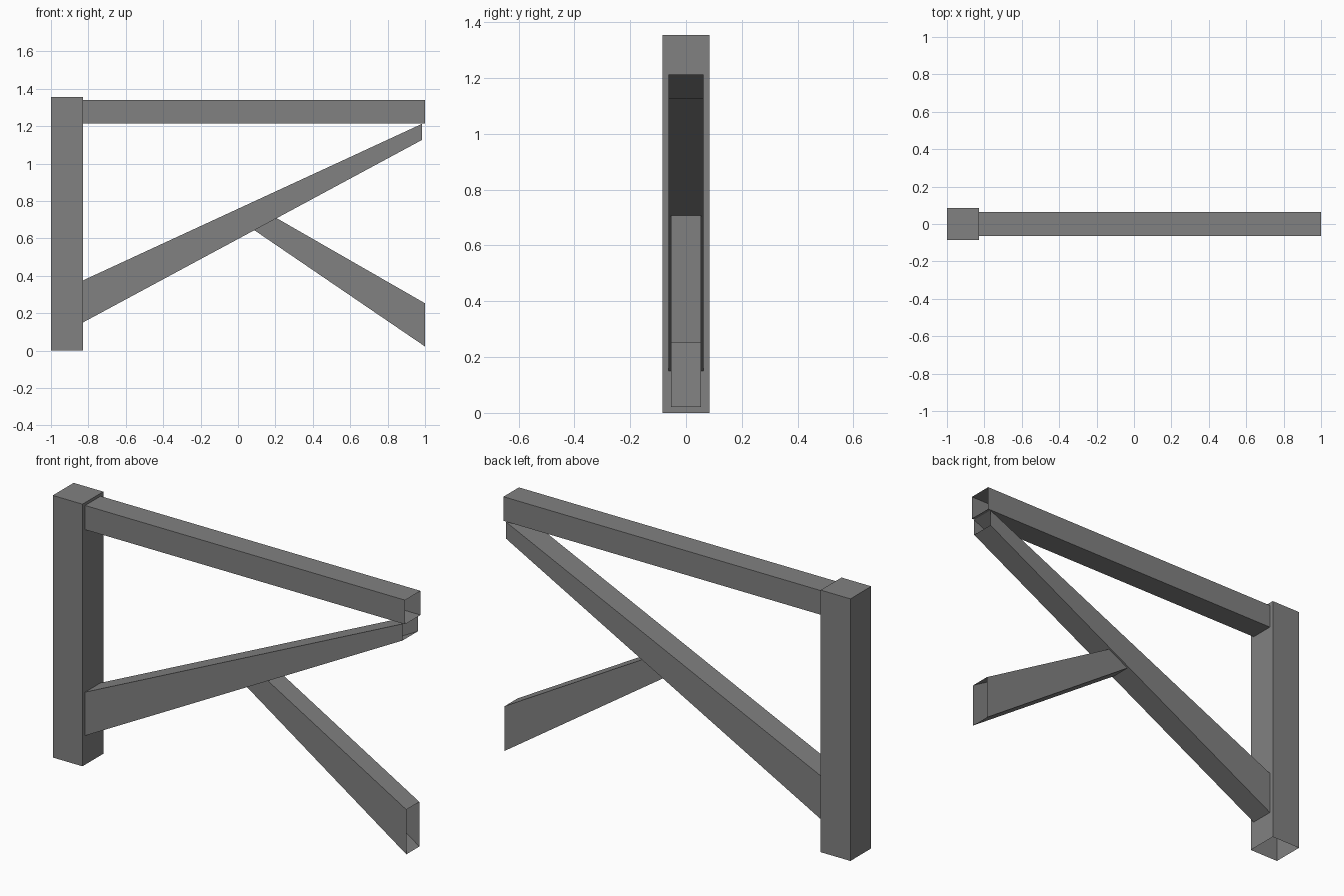
import bpy
import bmesh

cube = bpy.data.objects.get("Cube")
if cube:
    bpy.data.objects.remove(cube, do_unlink=True)

grey = bpy.data.materials.new("grey")
grey.use_nodes = True
COLOUR = (0.22, 0.22, 0.22, 1.0)
grey.diffuse_color = COLOUR
grey.node_tree.nodes["Principled BSDF"].inputs["Base Color"].default_value = COLOUR


def hollow_beam(name, outline, half_depth, open_sides):
    """Extrude an x-z outline along y; sides listed in open_sides get no face."""
    bm = bmesh.new()
    front = [bm.verts.new((x, -half_depth, z)) for x, z in outline]
    back = [bm.verts.new((x, half_depth, z)) for x, z in outline]
    bm.faces.new(front)
    bm.faces.new(back[::-1])
    n = len(outline)
    for i in range(n):
        if i not in open_sides:
            j = (i + 1) % n
            bm.faces.new((front[j], front[i], back[i], back[j]))
    mesh = bpy.data.meshes.new(name)
    bm.to_mesh(mesh)
    bm.free()
    mesh.materials.append(grey)
    obj = bpy.data.objects.new(name, mesh)
    bpy.context.collection.objects.link(obj)
    return obj


# Outlines run bottom left, bottom right, top right, top left;
# sides are 0 bottom, 1 right, 2 top, 3 left.

# Upright post, open underneath
hollow_beam("post", [(-1, 0), (-0.83, 0), (-0.83, 1.355), (-1, 1.355)], 0.085, {0})

# Horizontal arm, open at both ends
hollow_beam("top_beam", [(-0.83, 1.215), (1, 1.215), (1, 1.34), (-0.83, 1.34)],
            0.063, {1, 3})

# Tapered diagonal, from post foot to arm tip
hollow_beam("diagonal_beam",
            [(-0.83, 0.15), (0.985, 1.127), (0.985, 1.213), (-0.83, 0.375)],
            0.063, {1, 3})

# Short tapered brace, branching down from the diagonal
hollow_beam("lower_brace", [(0.087, 0.644), (1, 0.022), (1, 0.253), (0.207, 0.708)],
            0.053, {1, 3})
